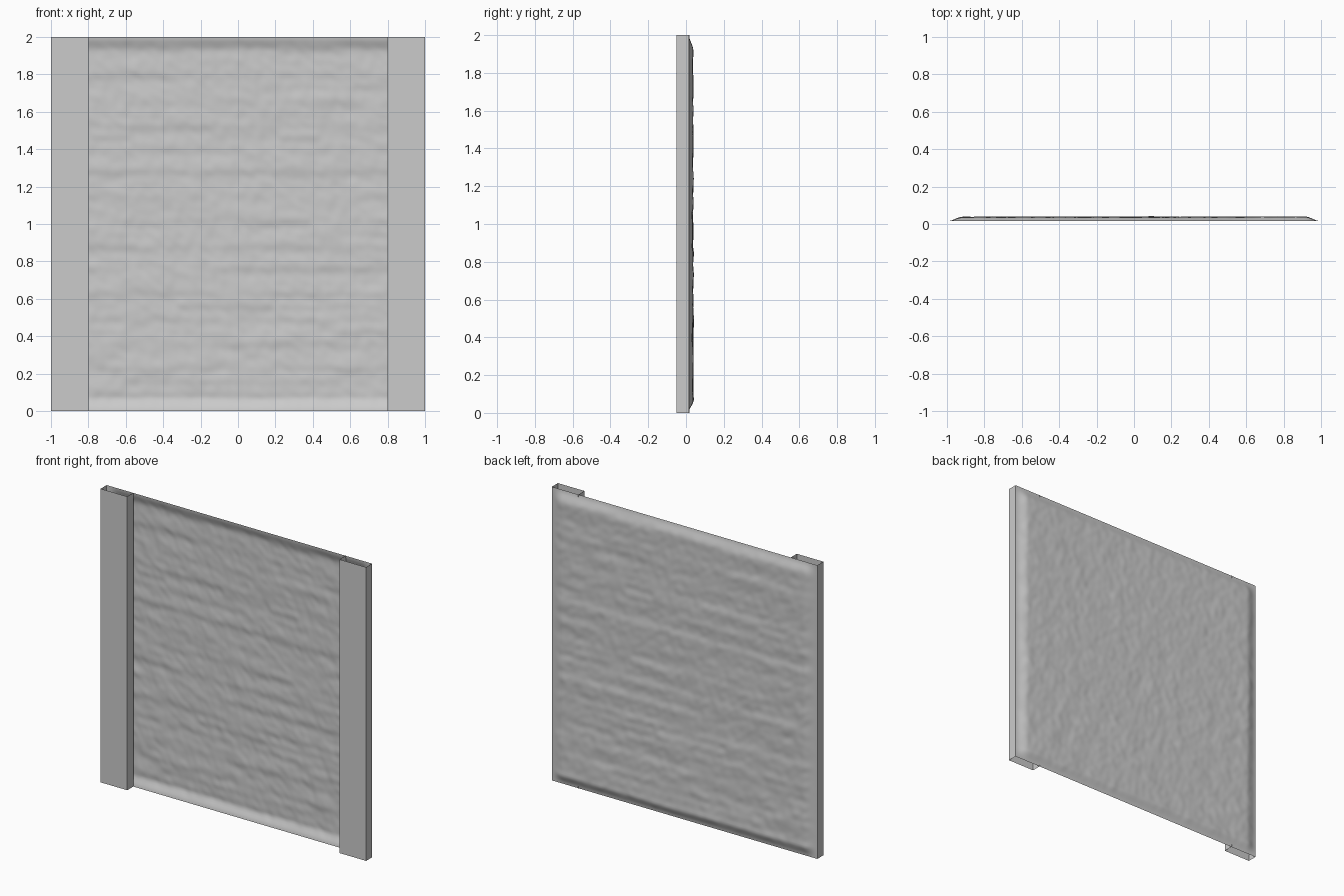
import bpy, bmesh, random
from mathutils import Vector, noise

random.seed(7)
cube = bpy.data.objects.get("Cube")
if cube:
    bpy.data.objects.remove(cube)

grey = bpy.data.materials.new("plain grey")
grey.use_nodes = True
colour = (0.6, 0.6, 0.6, 1)
grey.diffuse_color = colour
grey.node_tree.nodes["Principled BSDF"].inputs["Base Color"].default_value = colour

N = 150             # panel grid divisions
RIM = 0.015         # y of the panel rim
FRONT = -0.05       # y of the post fronts


def add_object(name, bm):
    mesh = bpy.data.meshes.new(name)
    bm.to_mesh(mesh)
    bm.free()
    mesh.materials.append(grey)
    obj = bpy.data.objects.new(name, mesh)
    bpy.context.collection.objects.link(obj)
    return obj


def cuts(start, end, low, high):
    """Irregular dividing positions from start to end."""
    out = [start]
    while out[-1] < end:
        out.append(out[-1] + random.uniform(low, high))
    return out


def smooth(t):
    t = max(0, min(1, t))
    return t * t * (3 - 2 * t)


# Stone layout: courses split into long stones, some split again into thin ones
stones = []
courses = cuts(-0.04, 2, 0.12, 0.155)
for z0, z1 in zip(courses, courses[1:]):
    ends = cuts(-1.1, 1, 0.2, 0.55)
    for x0, x1 in zip(ends, ends[1:]):
        zm = (z0 + z1) / 2
        parts = [(z0, zm), (zm, z1)] if random.random() < 0.35 else [(z0, z1)]
        for a, b in parts:
            stones.append((x0, x1, a, b, random.uniform(-0.002, 0.002),
                           random.uniform(0.002, 0.009)))


def relief(x, z):
    """Depth of the stone at a point, leaning out towards its top."""
    for x0, x1, z0, z1, depth, lean in stones:
        if x0 <= x < x1 and z0 <= z < z1:
            return depth + lean * ((z - z0) / (z1 - z0) - 0.5)
    return 0


def blur(grid):
    def mean(i, j):
        near = [grid[a][b] for a in range(max(0, i - 1), min(N, i + 1) + 1)
                for b in range(max(0, j - 1), min(N, j + 1) + 1)]
        return sum(near) / len(near)
    return [[mean(i, j) for j in range(N + 1)] for i in range(N + 1)]


# Stone panel: one thin sheet pushed out at the back, tapering to a flat rim
step = 2 / N
field = [[relief(i * step - 1, j * step) for j in range(N + 1)] for i in range(N + 1)]
field = blur(blur(field))
bm = bmesh.new()
verts = []
for i in range(N + 1):
    column = []
    for j in range(N + 1):
        x, z = i * step - 1, j * step
        rough = 0.003 * noise.noise(Vector((x * 9 + z * 4, 3, z * 11)))
        rough += 0.0022 * noise.noise(Vector((x * 24 + z * 9, 8, z * 20)))
        edge = smooth((1 - abs(x)) / 0.09) * smooth(min(z, 2 - z) / 0.075)
        bulge = 0.021 + 0.004 * smooth(1 - z / 0.2)
        column.append(bm.verts.new((x, RIM + edge * (bulge + field[i][j] + rough), z)))
    verts.append(column)
for i in range(N):
    for j in range(N):
        bm.faces.new((verts[i][j], verts[i][j + 1], verts[i + 1][j + 1], verts[i + 1][j]))
for f in bm.faces:
    f.smooth = True
add_object("stone_panel", bm)

# Posts: open channels, hollow at top and bottom, closed behind by the panel
for side, name in ((1, "left_post"), (-1, "right_post")):
    bm = bmesh.new()
    profile = [(1, RIM), (1, FRONT), (0.8, FRONT), (0.8, RIM + 0.003)]
    rails = [[bm.verts.new((side * x, y, z)) for z in (0, 2)] for x, y in profile]
    for a, b in zip(rails, rails[1:]):
        loop = (a[0], a[1], b[1], b[0])
        bm.faces.new(loop if side > 0 else loop[::-1])
    bmesh.ops.recalc_face_normals(bm, faces=bm.faces)
    add_object(name, bm)
